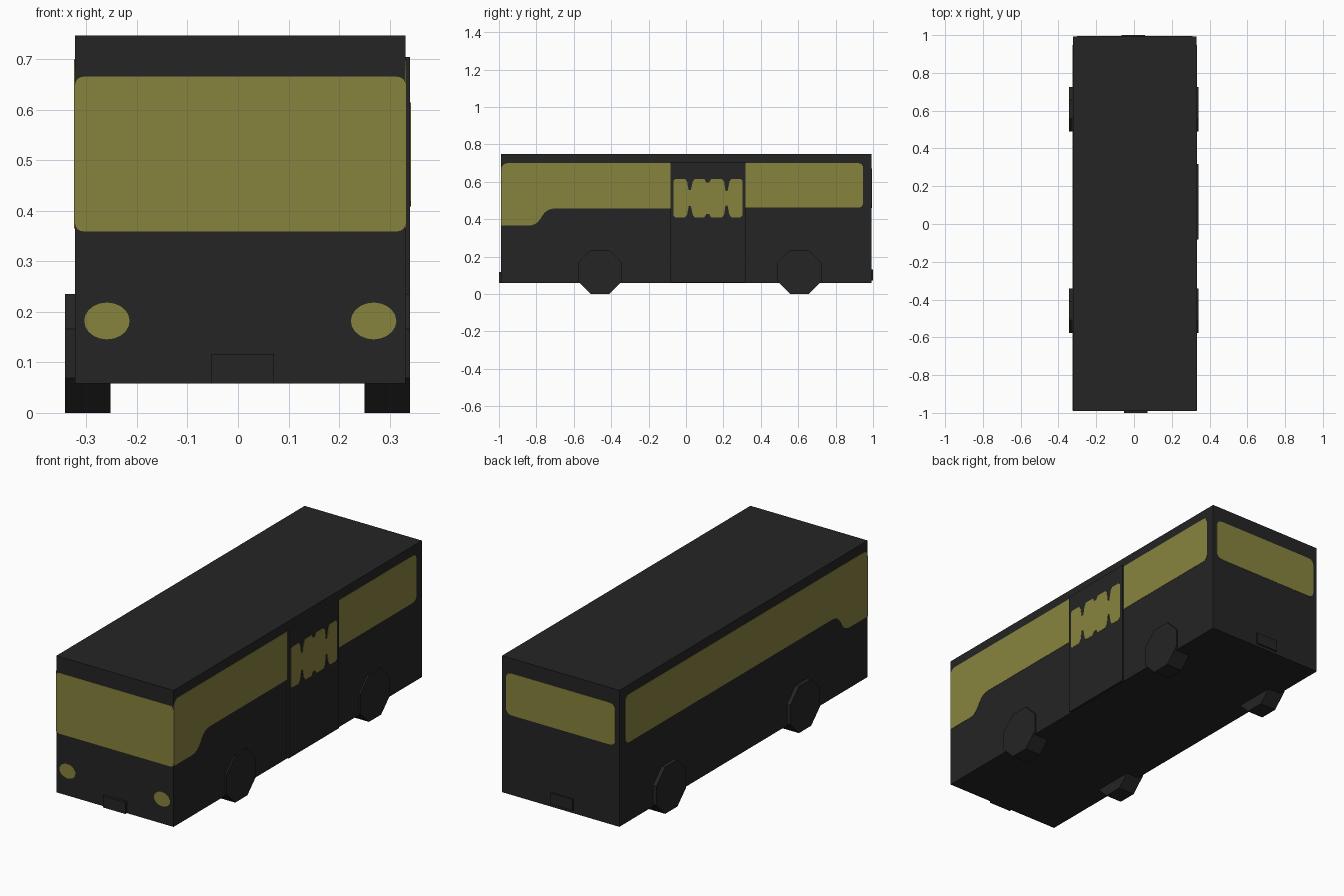
import bpy, bmesh, math
from mathutils import Vector

if "Cube" in bpy.data.objects:
    bpy.data.objects.remove(bpy.data.objects["Cube"])


def material(name, rgb):
    m = bpy.data.materials.new(name)
    m.diffuse_color = (*rgb, 1)
    m.use_nodes = True
    m.node_tree.nodes["Principled BSDF"].inputs["Base Color"].default_value = m.diffuse_color
    return m


BLACK = material("black paint", (0.018, 0.018, 0.018))
GLASS = material("olive glass", (0.245, 0.228, 0.048))

# Body limits (the body sits slightly off centre because of the door)
X0, X1 = -0.323, 0.332
Y0, Y1 = -0.988, 0.993
Z0, Z1 = 0.058, 0.747
XC = (X0 + X1) / 2
T = 0.0015


def finish(name, bm, mat):
    bmesh.ops.recalc_face_normals(bm, faces=bm.faces)
    me = bpy.data.meshes.new(name)
    bm.to_mesh(me)
    bm.free()
    me.materials.append(mat)
    ob = bpy.data.objects.new(name, me)
    bpy.context.collection.objects.link(ob)
    return ob


def prism(name, points, axis, a, b, mat):
    """Extrude a 2D outline from a to b along x (points are y,z) or y (points are x,z)."""
    bm = bmesh.new()
    if axis == "x":
        vs = [bm.verts.new((a, u, v)) for u, v in points]
        step = Vector((b - a, 0, 0))
    else:
        vs = [bm.verts.new((u, a, v)) for u, v in points]
        step = Vector((0, b - a, 0))
    face = bm.faces.new(vs)
    ext = bmesh.ops.extrude_face_region(bm, geom=[face], use_keep_orig=True)
    bmesh.ops.translate(bm, vec=step,
                        verts=[g for g in ext["geom"] if isinstance(g, bmesh.types.BMVert)])
    return finish(name, bm, mat)


def rect(u0, u1, v0, v1):
    return [(u0, v0), (u1, v0), (u1, v1), (u0, v1)]


def rounded(points, radii, steps=4):
    """Round each corner of an outline with a small curve."""
    out, n = [], len(points)
    for i, p in enumerate(points):
        r = radii[i] if isinstance(radii, (list, tuple)) else radii
        p = Vector(p)
        if r == 0:
            out.append(tuple(p))
            continue
        a = p + (Vector(points[i - 1]) - p).normalized() * r
        b = p + (Vector(points[(i + 1) % n]) - p).normalized() * r
        for k in range(steps + 1):
            t = k / steps
            out.append(tuple(a * (1 - t) ** 2 + p * 2 * t * (1 - t) + b * t * t))
    return out


# Body shell
prism("bus_body", rect(X0, X1, Z0, Z1), "y", Y0, Y1, BLACK)

# Wheels: octagons with a flat at the bottom
R = 0.1175
for label, wy in (("front", -0.46), ("rear", 0.607)):
    octagon = [(wy + R / math.cos(math.pi / 8) * math.cos(math.pi / 8 + k * math.pi / 4),
                R + R / math.cos(math.pi / 8) * math.sin(math.pi / 8 + k * math.pi / 4))
               for k in range(8)]
    prism(label + "_wheel_left", octagon, "x", -0.343, -0.252, BLACK)
    prism(label + "_wheel_right", octagon, "x", 0.25, 0.3405, BLACK)

# Number plates
prism("front_plate", rect(-0.053, 0.071, Z0, 0.117), "y", -1.0, Y0 + 0.01, BLACK)
prism("rear_plate", rect(-0.066, 0.058, 0.073, 0.131), "y", Y1 - 0.01, 1.0, BLACK)

# Side door slab
D0, D1, DX = -0.082, 0.318, 0.341
prism("side_door", rect(D0, D1, 0.06, 0.705), "x", 0.31, DX, BLACK)

# Door glass: four panes joined by narrow waists
top = [(-0.068, 0.605), (-0.058, 0.615), (-0.005, 0.615), (0.006, 0.60), (0.014, 0.555),
       (0.026, 0.555), (0.036, 0.60), (0.046, 0.615), (0.098, 0.615), (0.108, 0.597),
       (0.124, 0.597), (0.134, 0.615), (0.192, 0.615), (0.204, 0.60), (0.211, 0.55),
       (0.222, 0.55), (0.232, 0.60), (0.243, 0.615), (0.291, 0.615), (0.301, 0.605)]
bottom = [(u, 1.024 - v) for u, v in reversed(top)]
prism("door_glass", top + bottom, "x", DX - T, DX + T, GLASS)

# Side windows: long strip with a deeper driver's part at the front
def side_strip(end, r_end):
    pts = [(Y0, 0.365), (-0.80, 0.365), (-0.745, 0.457), (end, 0.457), (end, 0.70), (Y0, 0.70)]
    return rounded(pts, [0, 0.045, 0.045, r_end, r_end, 0.04])


prism("right_front_window", side_strip(D0, 0), "x", X1 - T, X1 + T, GLASS)
prism("left_window", side_strip(0.947, 0.03), "x", X0 - T, X0 + T, GLASS)
prism("right_rear_window", rounded(rect(D1, 0.947, 0.461, 0.70), [0, 0.03, 0.03, 0]),
      "x", X1 - T, X1 + T, GLASS)

# Windscreen and rear window
prism("windscreen", rounded(rect(X0, X1, 0.359, 0.666), 0.02), "y", Y0 - T, Y0 + T, GLASS)
prism("rear_window", rounded(rect(-0.301, 0.31, 0.46, 0.672), 0.035),
      "y", Y1 - T, Y1 + T, GLASS)

# Headlights: flat ovals
for label, s in (("left", -1), ("right", 1)):
    oval = [(XC + s * 0.264 + 0.045 * math.cos(k * math.pi / 10),
             0.182 + 0.0365 * math.sin(k * math.pi / 10)) for k in range(20)]
    prism("headlight_" + label, oval, "y", Y0 - T, Y0 + T, GLASS)
